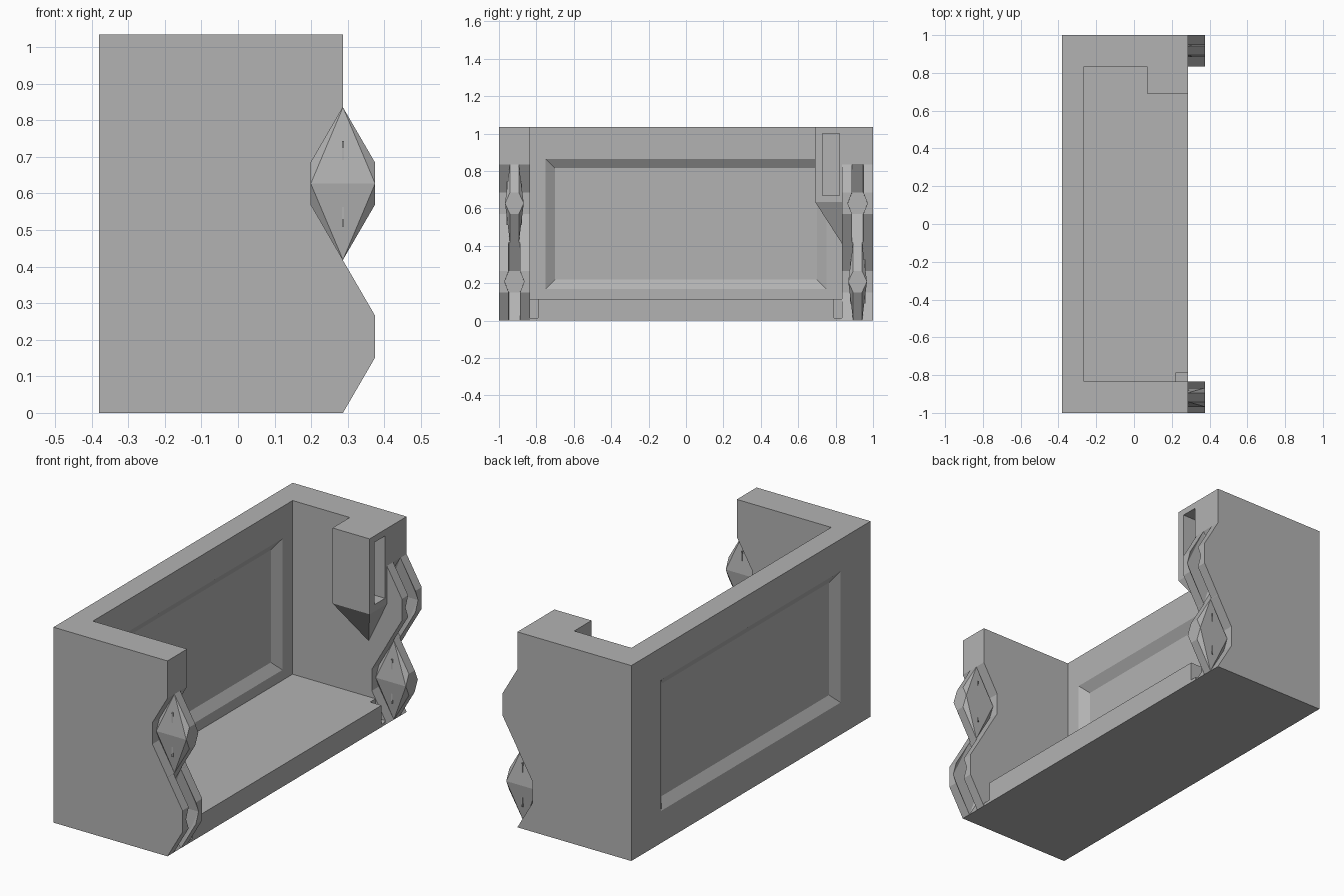
import bpy, bmesh
from mathutils import Vector

if "Cube" in bpy.data.objects:
    bpy.data.objects.remove(bpy.data.objects["Cube"], do_unlink=True)

grey = bpy.data.materials.new("plain_grey")
grey.use_nodes = True
COLOUR = (0.45, 0.45, 0.45, 1)
grey.diffuse_color = COLOUR
grey.node_tree.nodes["Principled BSDF"].inputs["Base Color"].default_value = COLOUR

# Main dimensions
BACK, FRONT, TOP, INNER = -0.38, 0.287, 1.034, 0.835
BACK_IN, FLOOR = -0.265, 0.115
KNUCKLE_Y, WALL_HALF = 0.9175, 0.0825
LOW_Z, HIGH_Z = 0.2085, 0.627


def hull(name, points):
    """Convex solid around a few points."""
    bm = bmesh.new()
    for p in points:
        bm.verts.new(p)
    bmesh.ops.convex_hull(bm, input=bm.verts[:])
    bmesh.ops.dissolve_limit(bm, angle_limit=0.001, verts=bm.verts[:], edges=bm.edges[:])
    bmesh.ops.recalc_face_normals(bm, faces=bm.faces[:])
    mesh = bpy.data.meshes.new(name)
    bm.to_mesh(mesh)
    bm.free()
    mesh.materials.append(grey)
    obj = bpy.data.objects.new(name, mesh)
    bpy.context.collection.objects.link(obj)
    return obj


def box(name, xs, ys, zs):
    return hull(name, [(x, y, z) for x in xs for y in ys for z in zs])


def knuckle(name, y, z, half, ridge=None, scale=1.0):
    """Hexagonal plate; an optional horizontal ridge swells both sides."""
    outline = [(0, 0.2085), (0.088, 0.057), (0.088, -0.057),
               (0, -0.2085), (-0.088, -0.057), (-0.088, 0.057)]
    pts = [(FRONT + a * scale, y + s * half, z + b * scale)
           for a, b in outline for s in (-1, 1)]
    if ridge:
        pts += [(FRONT + a * 0.088 * scale, y + s * ridge, z)
                for a in (-1, 1) for s in (-1, 1)]
    return hull(name, pts)


def panel_cutter(name, face_x, depth):
    """Tapered block that sinks a bevelled panel into the back wall."""
    pts = []
    for x, inset in ((face_x - depth * 0.2, -0.01), (face_x + depth, 0.05)):
        pts += [(x, s * (0.75 - inset), z) for s in (-1, 1)
                for z in (0.17 + inset, 0.865 - inset)]
    return hull(name, pts)


def combine(target, other, operation):
    mod = target.modifiers.new("cut", "BOOLEAN")
    mod.object, mod.operation, mod.solver = other, operation, "EXACT"
    with bpy.context.temp_override(object=target, active_object=target):
        bpy.ops.object.modifier_apply(modifier=mod.name)
    bpy.data.objects.remove(other, do_unlink=True)


# Open-fronted, open-topped shell with a sunken panel on both back faces
body = box("body", (BACK, FRONT), (-1, 1), (0, TOP))
combine(body, box("cavity", (BACK_IN, 0.6), (-INNER, INNER), (FLOOR, 1.3)), "DIFFERENCE")
combine(body, panel_cutter("outer_panel", BACK, 0.033), "DIFFERENCE")
combine(body, panel_cutter("inner_panel", BACK_IN, -0.033), "DIFFERENCE")

# Small slots at both front corners of the floor
for s in (-1, 1):
    combine(body, box("floor_slot", (0.22, 0.4), (s * 0.79, s * INNER), (0.015, 0.2)), "DIFFERENCE")

# Corner post with a pointed underside and an upright slot
post = hull("post", [(x, y, z) for x in (0.07, FRONT) for y in (0.69, INNER + 0.02)
                     for z in (0.635, TOP)] + [(0.18, INNER, 0.41), (0.18, INNER + 0.02, 0.41)])
combine(body, post, "UNION")
combine(body, box("post_slot", (0.1, 0.4), (0.73, 0.82), (0.67, 1.0)), "DIFFERENCE")

# Interlocking edges: forked bump on one level, tongue in a notch on the other
for s, fork_z, tongue_z in ((-1, LOW_Z, HIGH_Z), (1, HIGH_Z, LOW_Z)):
    y = s * KNUCKLE_Y
    combine(body, knuckle("fork", y, fork_z, WALL_HALF), "UNION")
    combine(body, knuckle("notch", y, tongue_z, WALL_HALF + 0.01), "DIFFERENCE")
    combine(body, knuckle("socket", y, fork_z, 0.03, 0.052, 1.005), "DIFFERENCE")
    side = "front" if s < 0 else "rear"
    knuckle(side + "_tongue", y, tongue_z, 0.024, 0.05)
    for t in (-1, 1):
        mid = tongue_z + t * 0.08
        box(side + "_tongue_rib", (FRONT - 0.003, FRONT + 0.003),
            (y - 0.042, y + 0.042), (mid - 0.037, mid + 0.037))
